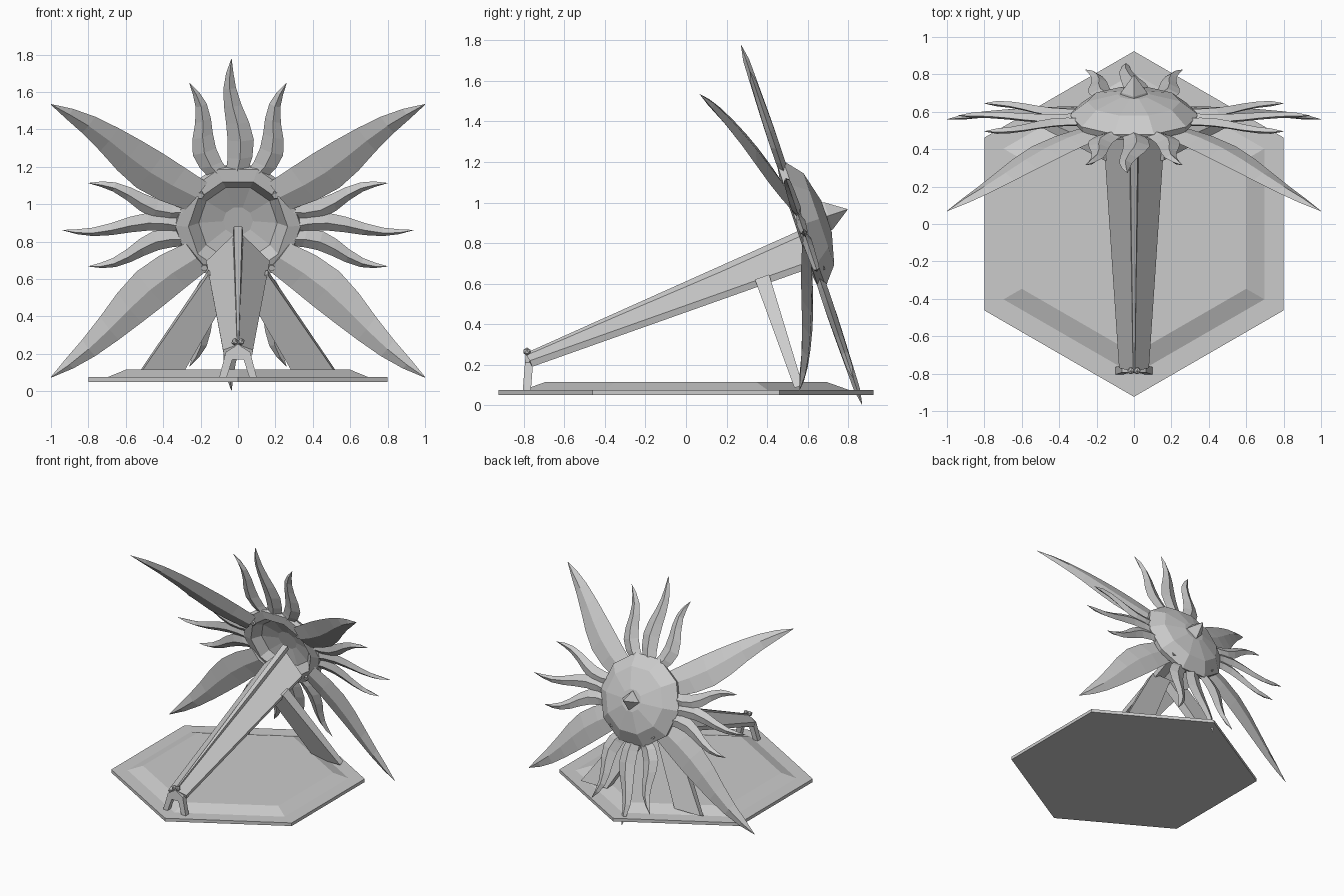
import bpy, bmesh, math
from mathutils import Vector

if "Cube" in bpy.data.objects:
    bpy.data.objects.remove(bpy.data.objects["Cube"])

# Tilted sun plane: U is "up" in the plane, N points out of its domed side
C = Vector((0, 0.57, 0.89))
U = Vector((0, -0.319, 0.948))
N = Vector((0, 0.948, 0.319))


def sun(x, u, n):
    return C + Vector((x, 0, 0)) + U * u + N * n


def loft(name, rings, caps=True):
    """Skin a list of equal-length point rings into a flat-faced solid."""
    bm = bmesh.new()
    vs = [[bm.verts.new(p) for p in r] for r in rings]
    k = len(rings[0])
    for a, b in zip(vs, vs[1:]):
        for i in range(k):
            j = (i + 1) % k
            bm.faces.new((a[i], a[j], b[j], b[i]))
    if caps:
        bm.faces.new(vs[0])
        bm.faces.new(vs[-1])
    bmesh.ops.remove_doubles(bm, verts=bm.verts, dist=0.0004)
    bmesh.ops.recalc_face_normals(bm, faces=bm.faces)
    me = bpy.data.meshes.new(name)
    bm.to_mesh(me)
    bm.free()
    ob = bpy.data.objects.new(name, me)
    bpy.context.collection.objects.link(ob)
    return ob


def hexagon(apothem, z):
    r = apothem / math.cos(math.pi / 6)
    return [(r * math.sin(i * math.pi / 3), r * math.cos(i * math.pi / 3), z) for i in range(6)]


def disc(r, n, k, x=0, u=0, turn=0):
    return [sun(x + r * math.cos(turn + 2 * math.pi * i / k),
                u + r * math.sin(turn + 2 * math.pi * i / k), n) for i in range(k)]


# Base: thin slab and raised bevelled plate
loft("base_slab", [hexagon(0.8, 0.05), hexagon(0.8, 0.075)])
loft("base_plate", [hexagon(0.7, 0.074), hexagon(0.6, 0.115)])

# Sun hub: ten-sided domed shell, hollow towards the front
profile = [(0.085, 0.13), (0.25, 0.09), (0.345, 0.015), (0.335, -0.02),
           (0.265, -0.03), (0.21, 0.03), (0.08, 0.06)]
loft("sun_hub", [disc(r, n, 10) for r, n in profile])
loft("hub_spike", [disc(0.075, 0.11, 4), disc(0.07, 0.14, 4), disc(0.001, 0.24, 4)])
for i, (x, u) in enumerate([(0.2, 0.18), (-0.2, 0.18), (0.18, -0.23), (-0.18, -0.23)]):
    loft(f"hub_pin_{i}", [disc(0.018, 0.04, 6, x, u), disc(0.018, -0.045, 6, x, u)])

# Rays: wavy blades of diamond section; large ones curl towards the front
STEPS = [(0, 0.8), (0.15, 0.95), (0.3, 1), (0.45, 0.88), (0.6, 0.68),
         (0.75, 0.48), (0.88, 0.28), (1, 0.015)]


def ray(name, tip_x, tip_u, width, wave, bend, sx, su):
    length = math.hypot(tip_x, tip_u)
    d = Vector((tip_x / length, tip_u / length))
    t = Vector((-d.y, d.x))
    rings = []
    for s, w in STEPS:
        r = 0.28 + (length - 0.28) * s
        off = -wave * (0.8 * math.sin(2 * math.pi * s) + 0.4 * math.sin(math.pi * s))
        n = bend * (r / length) ** 1.5
        h = (0.012 + 0.012 * w) if s < 1 else 0.001
        p = d * r + t * off
        ring = []
        for a, b in ((width * w, 0), (0, h), (-width * w, 0), (0, -h)):
            q = p + t * a
            ring.append(sun(sx * q.x, su * q.y, n + b))
        rings.append(ring)
    loft(name, rings)


for sx in (1, -1):
    side = "right" if sx > 0 else "left"
    ray(f"side_ray_{side}", 0.94, -0.03, 0.05, -0.03, 0, sx, 1)
    for su in (1, -1):
        tag = f"{side}_{'upper' if su > 0 else 'lower'}"
        ray(f"large_ray_{tag}", 1.0, 0.77, 0.12, 0.022, -0.27, sx, su)
        ray(f"flank_ray_{tag}", 0.8, 0.235, 0.055, 0.035, 0, sx, su)
        ray(f"crown_ray_{tag}", 0.26, 0.8, 0.065, 0.04, 0, sx, su)
for su in (1, -1):
    ray(f"middle_ray_{'top' if su > 0 else 'bottom'}", -0.035, 0.935, 0.07, 0.03, 0, 1, su)


# Arm: folded sheet with a ridge along its top, tapering to the front
def arm_section(y_top, z_top, y_low, z_low, w):
    th = 0.03
    return [(0, y_top, z_top), (w, y_low, z_low + th), (w * 0.94, y_low + 0.012, z_low),
            (0, y_top + 0.01, z_top - 0.04 - (z_top - z_low) * 0.15),
            (-w * 0.94, y_low + 0.012, z_low), (-w, y_low, z_low + th)]


loft("arm", [arm_section(-0.79, 0.25, -0.77, 0.19, 0.08),
             arm_section(0.58, 0.86, 0.57, 0.665, 0.17)])
loft("arm_ridge_rail", [[(-w, y, z - 0.03), (w, y, z - 0.03), (w * 0.8, y, z), (-w * 0.8, y, z)]
                        for y, z, w in ((-0.78, 0.262, 0.006), (0.6, 0.88, 0.028))])

# Foot: small arch carrying the front end of the arm
arch = [(-0.1, 0.075), (-0.065, 0.21), (0, 0.25), (0.065, 0.21), (0.1, 0.075),
        (0.06, 0.075), (0.03, 0.17), (-0.03, 0.17), (-0.06, 0.075)]
loft("arm_foot", [[(x, y + 0.08 * (z - 0.075), z) for x, z in arch] for y in (-0.805, -0.765)])

# Beads at the lower end of the ridge
for i, x in enumerate((-0.017, 0.017)):
    bpy.ops.mesh.primitive_ico_sphere_add(subdivisions=1, radius=0.02, location=(x, -0.785, 0.265))
    bpy.context.object.name = f"ridge_bead_{i}"

# Support legs: flat splayed bars from the arm to the base
for s in (1, -1):
    rings = [[(s * 0.3, 0.535, 0.085), (s * 0.53, 0.535, 0.085),
              (s * 0.53, 0.575, 0.1), (s * 0.3, 0.575, 0.1)],
             [(s * -0.01, 0.34, 0.62), (s * 0.16, 0.34, 0.62),
              (s * 0.16, 0.41, 0.645), (s * -0.01, 0.41, 0.645)]]
    loft(f"support_leg_{'right' if s > 0 else 'left'}", rings)
